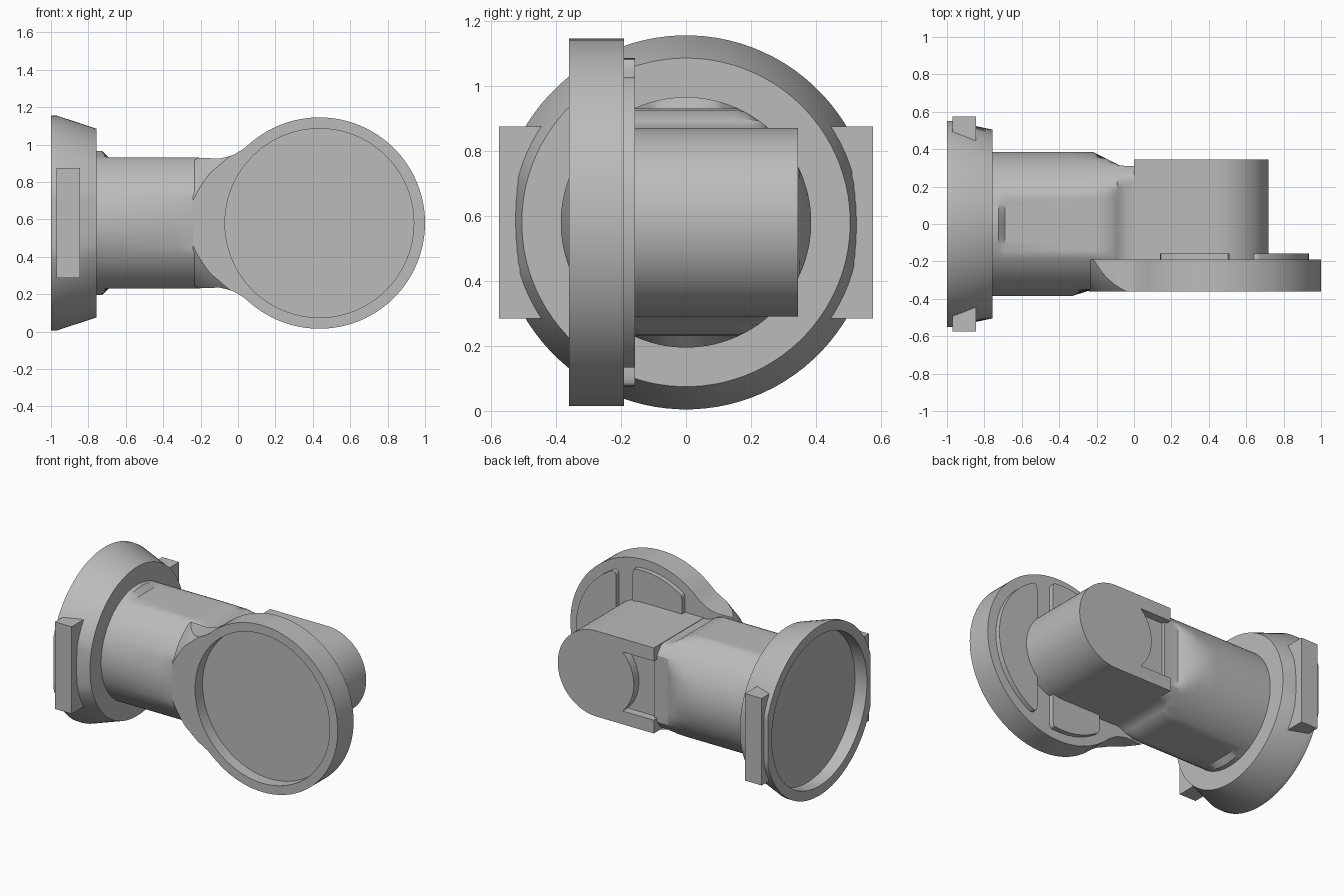
import bpy, bmesh, math
from mathutils import Vector

cube = bpy.data.objects.get("Cube")
if cube:
    bpy.data.objects.remove(cube)

ZC = 0.58      # height of the shared axis
DX = 0.435     # x of the round plate centre

grey = bpy.data.materials.new("plain_grey")
grey.use_nodes = True
grey.diffuse_color = (0.5, 0.5, 0.5, 1)
grey.node_tree.nodes["Principled BSDF"].inputs["Base Color"].default_value = (0.5, 0.5, 0.5, 1)


def finish(name, bm):
    bmesh.ops.recalc_face_normals(bm, faces=bm.faces)
    mesh = bpy.data.meshes.new(name)
    bm.to_mesh(mesh)
    bm.free()
    mesh.materials.append(grey)
    ob = bpy.data.objects.new(name, mesh)
    bpy.context.collection.objects.link(ob)
    return ob


def smooth(ob):
    bpy.ops.object.select_all(action='DESELECT')
    ob.select_set(True)
    bpy.context.view_layer.objects.active = ob
    bpy.ops.object.shade_smooth_by_angle(angle=math.radians(28))


def loft(name, rings):
    """Skin equal-length rings of points and cap both ends."""
    bm = bmesh.new()
    loops = [[bm.verts.new(p) for p in ring] for ring in rings]
    n = len(loops[0])
    for a, b in zip(loops, loops[1:]):
        for i in range(n):
            j = (i + 1) % n
            bm.faces.new((a[i], a[j], b[j], b[i]))
    bm.faces.new(loops[0])
    bm.faces.new(loops[-1])
    return finish(name, bm)


def ring_x(x, r, ymin=-9, ymax=9, zmax=9, n=96):
    """Circle around the x axis with flats clamped onto it."""
    pts = []
    for i in range(n):
        a = math.tau * (i + 0.5) / n
        y = max(ymin, min(ymax, r * math.cos(a)))
        z = max(-zmax, min(zmax, r * math.sin(a)))
        pts.append((x, y, ZC + z))
    return pts


def prism(name, outline, lo, hi, axis="y", corner=0):
    """Extrude an outline (u, z) along y or x; optionally round its corners."""
    def place(u, z, t):
        return (u, t, ZC + z) if axis == "y" else (t, u, ZC + z)
    bm = bmesh.new()
    a = [bm.verts.new(place(u, z, lo)) for u, z in outline]
    b = [bm.verts.new(place(u, z, hi)) for u, z in outline]
    bm.faces.new(a)
    bm.faces.new(b)
    sides = []
    for i in range(len(a)):
        j = (i + 1) % len(a)
        f = bm.faces.new((a[i], a[j], b[j], b[i]))
        sides.append(f)
    bmesh.ops.recalc_face_normals(bm, faces=bm.faces)
    if corner:
        sharp = [e for e in bm.edges if all(f in sides for f in e.link_faces)
                 and e.calc_face_angle() > 0.5]
        bmesh.ops.bevel(bm, geom=sharp, offset=corner, segments=5, profile=0.5, affect='EDGES')
    return finish(name, bm)


def arc(cx, r, a0, a1, n=32):
    return [(cx + r * math.cos(a0 + (a1 - a0) * i / n), r * math.sin(a0 + (a1 - a0) * i / n))
            for i in range(n + 1)]


def boolean(ob, cutter, operation):
    mod = ob.modifiers.new("cut", 'BOOLEAN')
    mod.object, mod.operation, mod.solver = cutter, operation, 'EXACT'
    bpy.context.view_layer.objects.active = ob
    bpy.ops.object.modifier_apply(modifier=mod.name)
    bpy.data.objects.remove(cutter)


# Conical end flange, hollow at the back, with trimmed sides
flange = loft("end_flange", [ring_x(x, r, -0.55, 0.55) for x, r in
              [(-0.91, 0.51), (-1, 0.51), (-1, 0.575), (-0.97, 0.575), (-0.757, 0.505)]])
smooth(flange)

# Side lugs hugging the flange
half = math.asin(0.295 / 0.52)
for side, label in ((1, "back"), (-1, "front")):
    pts = [(0.575, -0.295)] + [(0.575, 0.295)] + arc(0, 0.52, half, -half)
    smooth(prism(label + "_lug", [(side * u, z) for u, z in pts], -0.97, -0.845, "x"))

# Neck with top and bottom flats, tapering into the body
neck = loft("neck", [
    ring_x(-0.80, 0.385),
    ring_x(-0.725, 0.385),
    ring_x(-0.69, 0.385, zmax=0.35),
    ring_x(-0.33, 0.385, zmax=0.35),
    ring_x(-0.22, 0.385, ymin=-0.35, zmax=0.35),
    ring_x(-0.15, 0.385, ymin=-0.35, ymax=0.35, zmax=0.345),
    ring_x(-0.09, 0.385, ymin=-0.35, ymax=0.32, zmax=0.315),
    ring_x(-0.085, 0.385, ymin=-0.25, ymax=0.315, zmax=0.31),
    ring_x(-0.04, 0.385, ymin=-0.25, ymax=0.31, zmax=0.29),
    ring_x(0.02, 0.385, ymin=-0.25, ymax=0.31, zmax=0.285)])
smooth(neck)

# Round-ended body with a shallow curved notch in the back
body = prism("round_body", [(0, 0.29), (0, -0.29)] + arc(0.43, 0.29, -math.pi / 2, math.pi / 2, 48),
             -0.21, 0.345)
open_angle = math.asin(0.2 / 0.28)
notch = prism("notch_cutter", [(-0.05, 0.2)] + arc(0.43, 0.28, math.pi - open_angle, math.pi + open_angle)
              + [(-0.05, -0.2)], 0.29, 0.45)
boolean(body, notch, 'DIFFERENCE')
smooth(body)

# Round plate with a recessed front
rings = []
for y, r in [(-0.28, 0.505), (-0.36, 0.505), (-0.36, 0.565), (-0.19, 0.565)]:
    rings.append([(u, y, ZC + z) for u, z in arc(DX, r, 0, math.tau, 96)[:-1]])
smooth(loft("round_plate", rings))

# Concave web blending the plate into the neck
edge = [(-0.25, 0.35), (-0.1, 0.345), (-0.06, 0.353), (-0.02, 0.367), (0.03, 0.397), (0.08, 0.44)]
a = math.atan2(0.44, 0.08 - DX)
web = prism("plate_web", edge + arc(DX, 0.56, a, math.tau - a) + [(x, -z) for x, z in reversed(edge)],
            -0.36, -0.19)
trumpet = loft("web_trimmer", [ring_x(x, r) for x, r in
               [(-0.24, 0.38), (-0.2, 0.41), (-0.15, 0.448), (-0.1, 0.475), (-0.03, 0.515),
                (0.02, 0.62), (0.3, 1.0)]])
boolean(web, trumpet, 'INTERSECT')
smooth(web)

# Raised pads on the back of the plate
a0, a1 = math.acos((0.51 - DX) / 0.505), math.acos((0.14 - DX) / 0.505)
for side, label in ((1, "upper"), (-1, "lower")):
    pts = [(0.14, 0.25), (0.51, 0.25)] + arc(DX, 0.505, a0, a1)
    smooth(prism(label + "_pad", [(u, side * z) for u, z in pts], -0.21, -0.157, corner=0.04))
a2 = math.acos(0.2 / 0.5)
smooth(prism("end_pad", arc(DX, 0.5, -a2, a2), -0.21, -0.157, corner=0.04))
